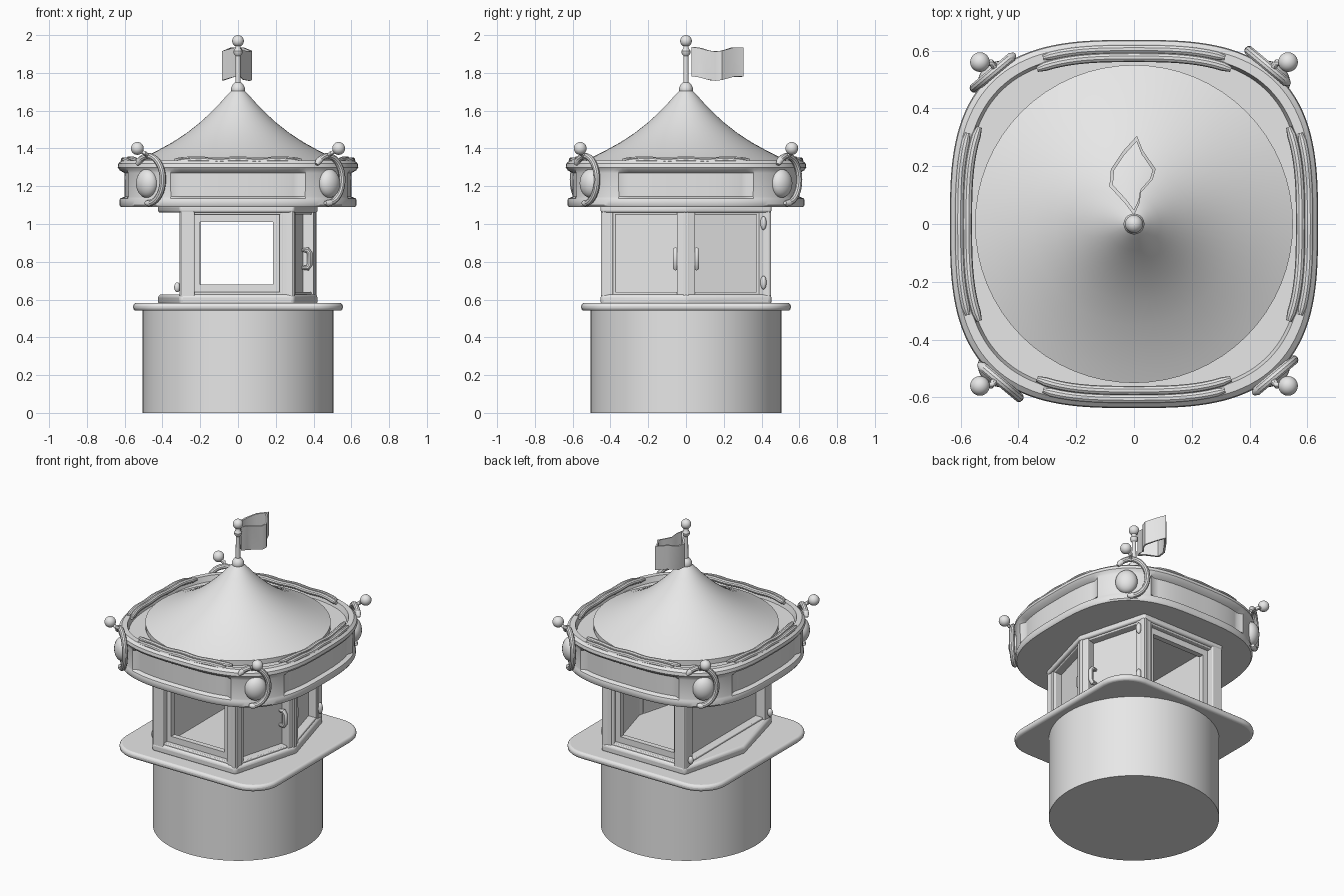
import bpy, bmesh, math
from mathutils import Vector, Matrix

if "Cube" in bpy.data.objects:
    bpy.data.objects.remove(bpy.data.objects["Cube"])

grey = bpy.data.materials.new("light_grey")
grey.diffuse_color = (0.8, 0.8, 0.8, 1)
grey.use_nodes = True
grey.node_tree.nodes["Principled BSDF"].inputs["Base Color"].default_value = grey.diffuse_color


def finish(name, bm, smooth=True, bevel=0):
    bmesh.ops.recalc_face_normals(bm, faces=bm.faces)
    me = bpy.data.meshes.new(name)
    bm.to_mesh(me)
    bm.free()
    ob = bpy.data.objects.new(name, me)
    bpy.context.collection.objects.link(ob)
    me.materials.append(grey)
    if bevel:
        m = ob.modifiers.new("bevel", 'BEVEL')
        m.width, m.segments, m.limit_method = bevel, 3, 'ANGLE'
    if smooth:
        bpy.ops.object.select_all(action='DESELECT')
        ob.select_set(True)
        bpy.context.view_layer.objects.active = ob
        bpy.ops.object.shade_smooth_by_angle(angle=math.radians(35))
    return ob


def loft(name, rings, close=False, **kw):
    """Skin a list of equal-length closed rings."""
    bm = bmesh.new()
    vs = [[bm.verts.new(p) for p in r] for r in rings]
    pairs = list(zip(vs, vs[1:])) + ([(vs[-1], vs[0])] if close else [])
    for a, b in pairs:
        for i in range(len(a)):
            j = (i + 1) % len(a)
            bm.faces.new((a[i], a[j], b[j], b[i]))
    if not close:
        bm.faces.new(vs[0])
        bm.faces.new(vs[-1])
    return finish(name, bm, **kw)


def lathe(name, profile, n=64):
    return loft(name, [[(r * math.cos(i * math.tau / n), r * math.sin(i * math.tau / n), z)
                        for i in range(n)] for r, z in profile])


def prism(name, pts, z0, z1, **kw):
    return loft(name, [[(x, y, z) for x, y in pts] for z in (z0, z1)], **kw)


def tube(name, pts, r, n=10, ref=None):
    pts = [Vector(p) for p in pts]
    rings = []
    for i, p in enumerate(pts):
        t = (pts[min(i + 1, len(pts) - 1)] - pts[max(i - 1, 0)]).normalized()
        side = ref or (Vector((0, 0, 1)) if abs(t.z) < 0.95 else Vector((1, 0, 0)))
        u = t.cross(side).normalized()
        v = t.cross(u)
        rr = r * (0.6 if i in (0, len(pts) - 1) else 1)
        rings.append([p + rr * (math.cos(k * math.tau / n) * u + math.sin(k * math.tau / n) * v)
                      for k in range(n)])
    return loft(name, rings)


def ball(name, loc, size, angle=0):
    bm = bmesh.new()
    bmesh.ops.create_uvsphere(bm, u_segments=24, v_segments=14, radius=1)
    m = Matrix.Translation(loc) @ Matrix.Rotation(angle, 4, 'Z') @ Matrix.Diagonal((*size, 1))
    bm.transform(m)
    return finish(name, bm)


# round base and rounded-square counter
lathe("base", [(0.505, 0), (0.505, 0.545)])
R, H = 0.18, 0.555
counter = []
for k, (cx, cy) in enumerate([(1, 1), (-1, 1), (-1, -1), (1, -1)]):
    for i in range(9):
        a = math.pi / 2 * (k + i / 8)
        counter.append((cx * (H - R) + R * math.cos(a), cy * (H - R) + R * math.sin(a)))
prism("counter", counter, 0.541, 0.582, bevel=0.016)

# cabin sill and header on a six-sided plan
hexagon = [(0.285, -0.435), (0.405, 0), (0.285, 0.435), (-0.295, 0.435), (-0.405, 0), (-0.295, -0.435)]
grown = [(x * 1.045, y * 1.04) for x, y in hexagon]
prism("cabin_sill", grown, 0.57, 0.628, bevel=0.018)
prism("cabin_header", grown, 1.06, 1.10, bevel=0.012)


def wall_box(name, p, q, a, b, z0, z1, depth0, depth1, bevel=0.006):
    """Box along the wall p-q, from a to b along it, between two depths inward."""
    p, q = Vector(p), Vector(q)
    t = (q - p).normalized()
    n = Vector((-t.y, t.x))
    c = [p + t * s + n * d for s, d in ((a, depth0), (b, depth0), (b, depth1), (a, depth1))]
    return prism(name, c, z0, z1, smooth=False, bevel=bevel)


def wall(name, p, q, window):
    L = (Vector(q) - Vector(p)).length
    e = 0.05
    wall_box(name + "_post_start", p, q, -0.015, e, 0.6, 1.08, -0.008, 0.065)
    wall_box(name + "_post_end", p, q, L - e, L + 0.015, 0.6, 1.08, -0.008, 0.065)
    wall_box(name + "_bottom_rail", p, q, e, L - e, 0.61, 0.64, 0, 0.065)
    wall_box(name + "_top_rail", p, q, e, L - e, 1.05, 1.08, 0, 0.065)
    if window:  # recessed inner frame around an open window
        for s, a, b, z0, z1 in (("left", e, 0.095, 0.63, 1.055), ("right", L - 0.1, L - e, 0.63, 1.055),
                                ("sill", 0.085, L - 0.085, 0.63, 0.68),
                                ("lintel", 0.085, L - 0.085, 1.01, 1.055)):
            wall_box(f"{name}_frame_{s}", p, q, a, b, z0, z1, 0.03, 0.065, 0)
    else:
        wall_box(name + "_panel", p, q, e, L - e, 0.635, 1.055, 0.05, 0.065, 0)


wall("front_window", hexagon[5], hexagon[0], True)
wall("back_window", hexagon[2], hexagon[3], True)
wall("front_door", hexagon[0], hexagon[1], False)
wall("back_door", hexagon[1], hexagon[2], False)
wall("left_side", hexagon[3], hexagon[5], False)

# door handles and hinges
for s, side in ((-1, "front"), (1, "back")):
    x, y = 0.36, 0.055 * s
    tube(side + "_handle", [(x - 0.02, y, 0.768), (x + 0.008, y, 0.768), (x + 0.02, y, 0.785),
                            (x + 0.02, y, 0.845), (x + 0.008, y, 0.862), (x - 0.02, y, 0.862)],
         0.015, ref=Vector((0, 1, 0)))
    ball(side + "_left_hinge", (-0.322, 0.41 * s, 0.665), (0.016, 0.016, 0.026))
for z in (0.69, 1.005):
    ball("door_hinge", (0.308, 0.41, z), (0.016, 0.016, 0.036))

# canopy: bulging square ring with a recessed panel on each side
N = 160


def outline(a, s=1.0):
    c, d = math.cos(a), math.sin(a)
    r = (abs(c / 0.64) ** 3 + abs(d / 0.64) ** 3) ** (-1 / 3)
    return r * c * s, r * d * s


def band_ring(s, z, panel=False):
    pts = []
    for i in range(N):
        x, y = outline(i * math.tau / N)
        k = s - 0.035 if panel and min(abs(x), abs(y)) < 0.355 else s
        pts.append((x * k, y * k, z))
    return pts


loft("canopy_band", [band_ring(*r) for r in (
    (0.5, 1.09), (0.97, 1.09), (0.98, 1.10), (0.98, 1.125), (0.975, 1.135), (0.972, 1.145, True),
    (0.975, 1.27, True), (0.98, 1.285), (0.995, 1.30), (0.99, 1.32), (0.965, 1.335),
    (0.92, 1.335), (0.905, 1.30), (0.5, 1.30))])

# rails lying along the top of each side
for k in range(4):
    mid = k * math.pi / 2
    for s, z, span in ((0.90, 1.34, 0.56), (0.945, 1.335, 0.5)):
        tube("top_rail", [(*outline(mid + span * i / 12, s), z + 0.003 * math.cos(i * math.pi / 4))
                          for i in range(-12, 13)], 0.016)

# corner ornaments: medallion, open scroll, stem and ball
up = Vector((0, 0, 1))
for k in range(4):
    phi = math.pi / 4 + k * math.pi / 2
    sx, sy = math.copysign(1, math.cos(phi)), math.copysign(1, math.sin(phi))
    out = Vector((sx * 0.64, sy * 0.768, 0))
    tan = Vector((-out.y, out.x, 0))
    ball("corner_medallion", (sx * 0.482, sy * 0.505, 1.215), (0.05, 0.066, 0.076), phi)
    mid = Vector((sx * 0.475, sy * 0.535, 0))
    scroll = []
    for i in range(25):
        a = math.radians(140 - 240 * i / 24)
        scroll.append(mid + tan * 0.1 * math.cos(a) + up * (1.235 + 0.125 * math.sin(a)))
    tube("corner_scroll", scroll, 0.017, ref=out)
    tube("corner_stem", [mid + up * 1.345, mid + out * 0.015 + up * 1.368,
                         mid + out * 0.03 + up * 1.375, (sx * 0.525, sy * 0.555, 1.39)], 0.012)
    ball("corner_ball", (sx * 0.533, sy * 0.56, 1.40), (0.034,) * 3)

# flared tent roof with collar, pole and top ball
lathe("roof", [(0.55, 1.29), (0.55, 1.33), (0.50, 1.352), (0.43, 1.387), (0.35, 1.431), (0.27, 1.483),
               (0.20, 1.538), (0.14, 1.594), (0.09, 1.646), (0.055, 1.686), (0.035, 1.705)])
lathe("roof_collar", [(0.03, 1.69), (0.036, 1.705), (0.036, 1.722), (0.028, 1.738), (0.015, 1.75)], 32)
lathe("flag_pole", [(0.014, 1.73), (0.013, 1.89), (0.022, 1.90), (0.024, 1.915), (0.014, 1.93),
                    (0.014, 1.95)], 20)
ball("pole_ball", (0, 0, 1.969), (0.031,) * 3)

# double-sided flag: a folded loop of cloth
loop = [(0.0, 0.03), (-0.03, 0.07), (-0.085, 0.13), (-0.08, 0.19), (-0.04, 0.25), (0.01, 0.305),
        (0.03, 0.255), (0.075, 0.19), (0.065, 0.155), (0.025, 0.11), (0.018, 0.07)]


def flag_ring(shrink, z):
    return [(x * shrink, 0.165 + (y - 0.165) * shrink,
             z + 0.012 * math.cos((y - 0.03) * math.tau / 0.25)) for x, y in loop]


loft("flag", [flag_ring(1, 1.77), flag_ring(1, 1.925), flag_ring(0.86, 1.925), flag_ring(0.86, 1.77)],
     close=True)
